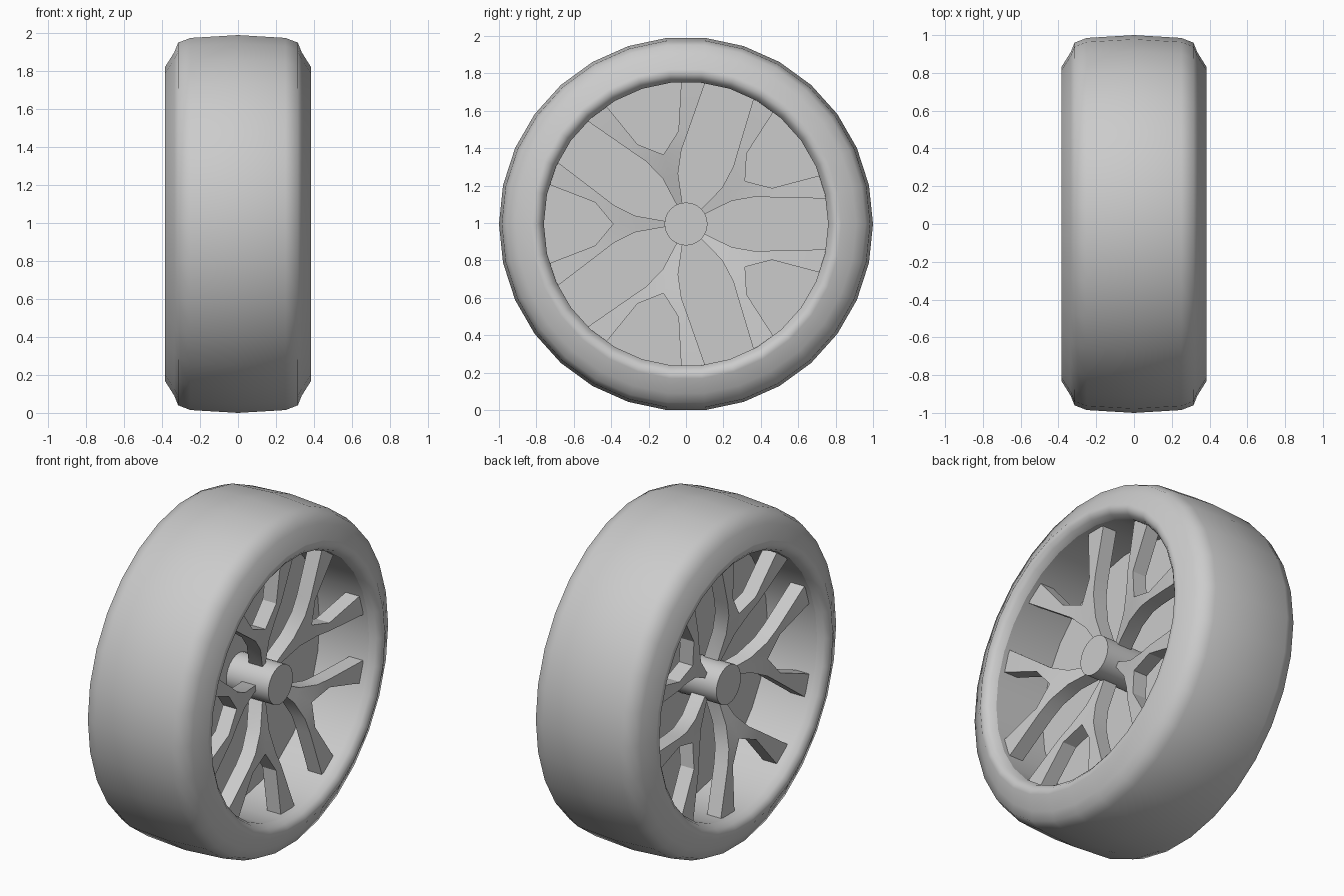
import bpy, bmesh, math

if "Cube" in bpy.data.objects:
    bpy.data.objects.remove(bpy.data.objects["Cube"])

R_AXLE = math.cos(math.radians(6))   # axle height: the 30-sided tyre rests on a flat
SIDES = 30

grey = bpy.data.materials.new("plain grey")
grey.diffuse_color = (0.6, 0.6, 0.6, 1)
grey.use_nodes = True
grey.node_tree.nodes["Principled BSDF"].inputs["Base Color"].default_value = grey.diffuse_color


def finish(name, bm, angle):
    bmesh.ops.remove_doubles(bm, verts=bm.verts, dist=1e-4)
    bmesh.ops.recalc_face_normals(bm, faces=bm.faces)
    me = bpy.data.meshes.new(name)
    bm.to_mesh(me)
    bm.free()
    me.materials.append(grey)
    ob = bpy.data.objects.new(name, me)
    bpy.context.collection.objects.link(ob)
    ob.location.z = R_AXLE
    bpy.ops.object.select_all(action='DESELECT')
    ob.select_set(True)
    bpy.context.view_layer.objects.active = ob
    bpy.ops.object.shade_smooth_by_angle(angle=math.radians(angle))
    return ob


def lathe(name, profile, sides, angle, closed=False):
    """Spin (x, radius) points round the x axis."""
    bm = bmesh.new()
    rings = []
    for x, r in profile:
        rings.append([bm.verts.new((x, r * math.cos(i * math.tau / sides),
                                    r * math.sin(i * math.tau / sides)))
                      for i in range(sides)])
    pairs = list(zip(rings, rings[1:]))
    for a, b in pairs:
        for i in range(sides):
            j = (i + 1) % sides
            bm.faces.new((a[i], a[j], b[j], b[i]))
    if closed:
        bm.faces.new(rings[0])
        bm.faces.new(rings[-1])
    return finish(name, bm, angle)


# Tyre: tread, shoulders, sidewalls and inner lip
half = [(0.25, 0.985), (0.315, 0.96), (0.335, 0.91), (0.385, 0.83),
        (0.385, 0.80), (0.365, 0.775), (0.33, 0.76)]
lathe("tyre", [(-x, r) for x, r in reversed(half)] + [(0, 1.0)] + half, SIDES, 60)

# Rim barrel and central disc
lathe("rim_barrel", [(-0.33, 0.76), (0, 0.76), (0.33, 0.76)], SIDES, 30)
lathe("centre_disc", [(-0.004, 0.76), (0.004, 0.76)], SIDES, 30, True)

# Hub passing through both sides
lathe("hub", [(-0.28, 0.115), (0.28, 0.115)], 24, 40, True)

# Forked spokes: cross rows of (inner point, outer point, front x), each (along, across)
ROWS = [((0.09, 0.0), (0.09, 0.012), 0.19),
        ((0.27, 0.0), (0.27, 0.0435), 0.235),
        ((0.39, 0.0), (0.385, 0.10), 0.265),
        ((0.485, 0.115), (0.46, 0.158), 0.28),
        ((0.73, 0.21), (0.687, 0.331), 0.30)]
THICK = 0.09


def add_half_spoke(bm, turn, flip, side):
    def vert(p, x):
        u, v = p[0], p[1] * flip
        return bm.verts.new((side * x, u * math.cos(turn) - v * math.sin(turn),
                             u * math.sin(turn) + v * math.cos(turn)))
    rows = [(vert(a, x), vert(b, x), vert(b, x - THICK), vert(a, x - THICK))
            for a, b, x in ROWS]
    for k, (p, q) in enumerate(zip(rows, rows[1:])):
        bm.faces.new((p[0], p[1], q[1], q[0]))      # front
        bm.faces.new((p[3], q[3], q[2], p[2]))      # back
        bm.faces.new((p[1], p[2], q[2], q[1]))      # outer wall
        if k >= 2:
            bm.faces.new((p[0], q[0], q[3], p[3]))  # notch wall
    bm.faces.new(rows[-1])


for side, label in ((1, "right"), (-1, "left")):
    bm = bmesh.new()
    for n in range(5):
        for flip in (1, -1):
            add_half_spoke(bm, math.pi + n * math.tau / 5, flip, side)
    finish(label + "_spokes", bm, 20)
